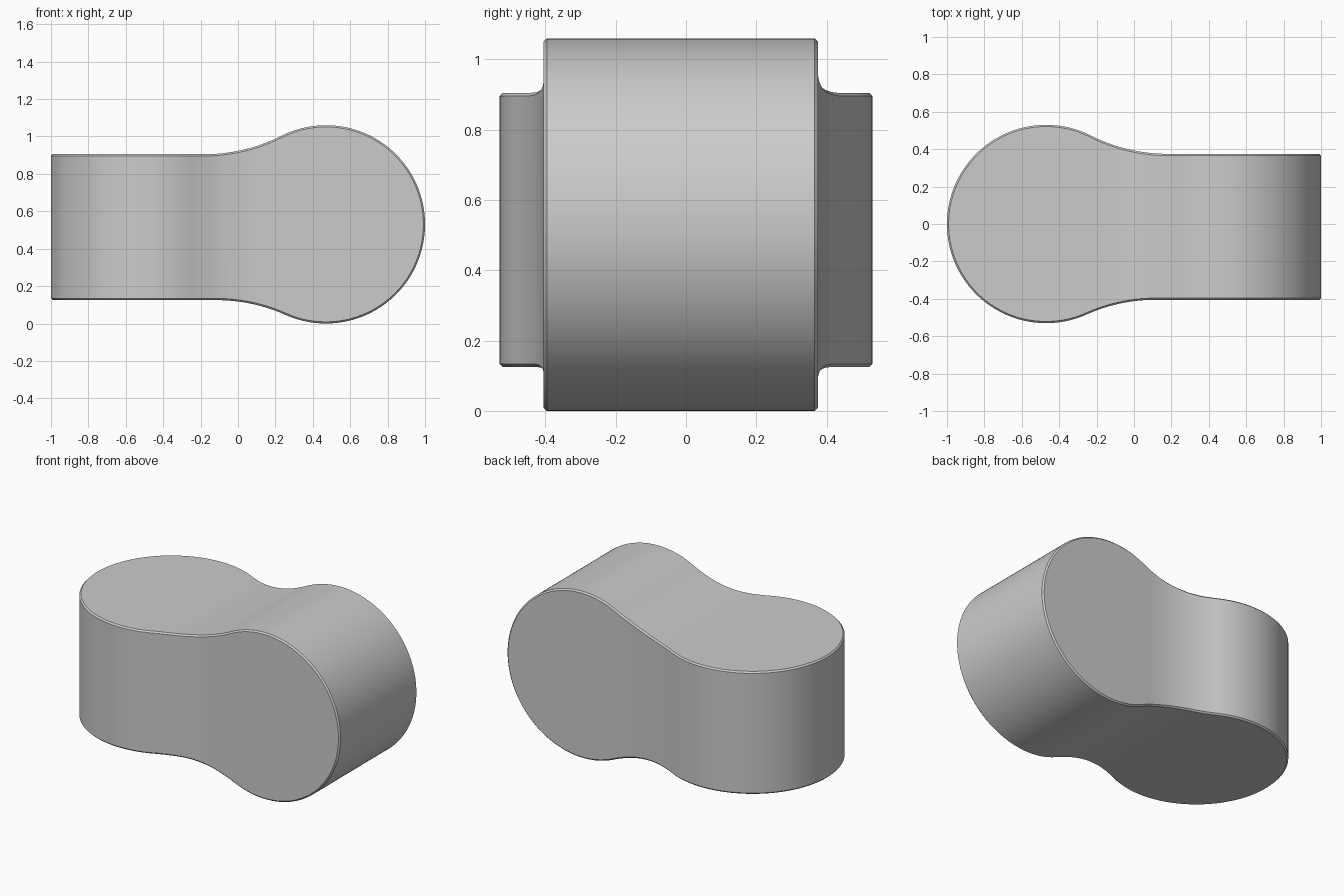
import bpy, bmesh, math

if "Cube" in bpy.data.objects:
    bpy.data.objects.remove(bpy.data.objects["Cube"])

R = 0.53                    # bulb radius
CX = 0.47                   # bulb centre distance from the middle
FILLET = 0.9                # concave blend radius
NECK_LO, NECK_HI = 0.405, 0.375
C = 0.009                   # edge chamfer


def profile(u, neck):
    """Half height and outward normal of a keyhole outline, u measured from bulb centre."""
    uc = math.sqrt((R + FILLET) ** 2 - (neck + FILLET) ** 2)
    ut = uc * R / (R + FILLET)
    if u <= ut:                                   # round bulb
        h = math.sqrt(max(0.0, R * R - u * u))
        return h, u / R, h / R
    if u < uc:                                    # concave blend
        d = math.sqrt(FILLET ** 2 - (uc - u) ** 2)
        return neck + FILLET - d, (uc - u) / FILLET, d / FILLET
    return neck, 0.0, 1.0                         # straight neck


def section(x):
    """Chamfered rectangle: width from the plan outline, height from the front outline."""
    ring = []
    for sy, sz, wall_first in ((-1, -1, False), (1, -1, True), (1, 1, False), (-1, 1, True)):
        hy, nyx, ny = profile(x + CX, NECK_HI if sy > 0 else NECK_LO)
        hz, nzx, nz = profile(CX - x, NECK_HI if sz > 0 else NECK_LO)
        on_z = (x - C * nyx, sy * (hy - C * ny), R + sz * hz)
        on_y = (x + C * nzx, sy * hy, R + sz * (hz - C * nz))
        ring += [on_z, on_y] if wall_first else [on_y, on_z]
    return ring


# Stations packed toward the rounded ends
N = 56
half = [-CX - R * math.cos(math.radians(116) * i / N) for i in range(N + 1)]
mid = [half[-1] * (1 - 2 * i / 40) for i in range(1, 40)]
stations = half + mid + [-x for x in reversed(half)]

# Twisted double-bulb body, lofted through the sections
bm = bmesh.new()
rings = [[bm.verts.new(p) for p in section(x)] for x in stations]
for a, b in zip(rings, rings[1:]):
    for i in range(8):
        j = (i + 1) % 8
        bm.faces.new((a[i], a[j], b[j], b[i]))
bmesh.ops.remove_doubles(bm, verts=bm.verts, dist=1e-5)
bmesh.ops.recalc_face_normals(bm, faces=bm.faces)
mesh = bpy.data.meshes.new("twisted_body")
bm.to_mesh(mesh)
bm.free()
body = bpy.data.objects.new("twisted_body", mesh)
bpy.context.collection.objects.link(body)
bpy.context.view_layer.objects.active = body
body.select_set(True)
bpy.ops.object.shade_smooth_by_angle(angle=math.radians(30))
